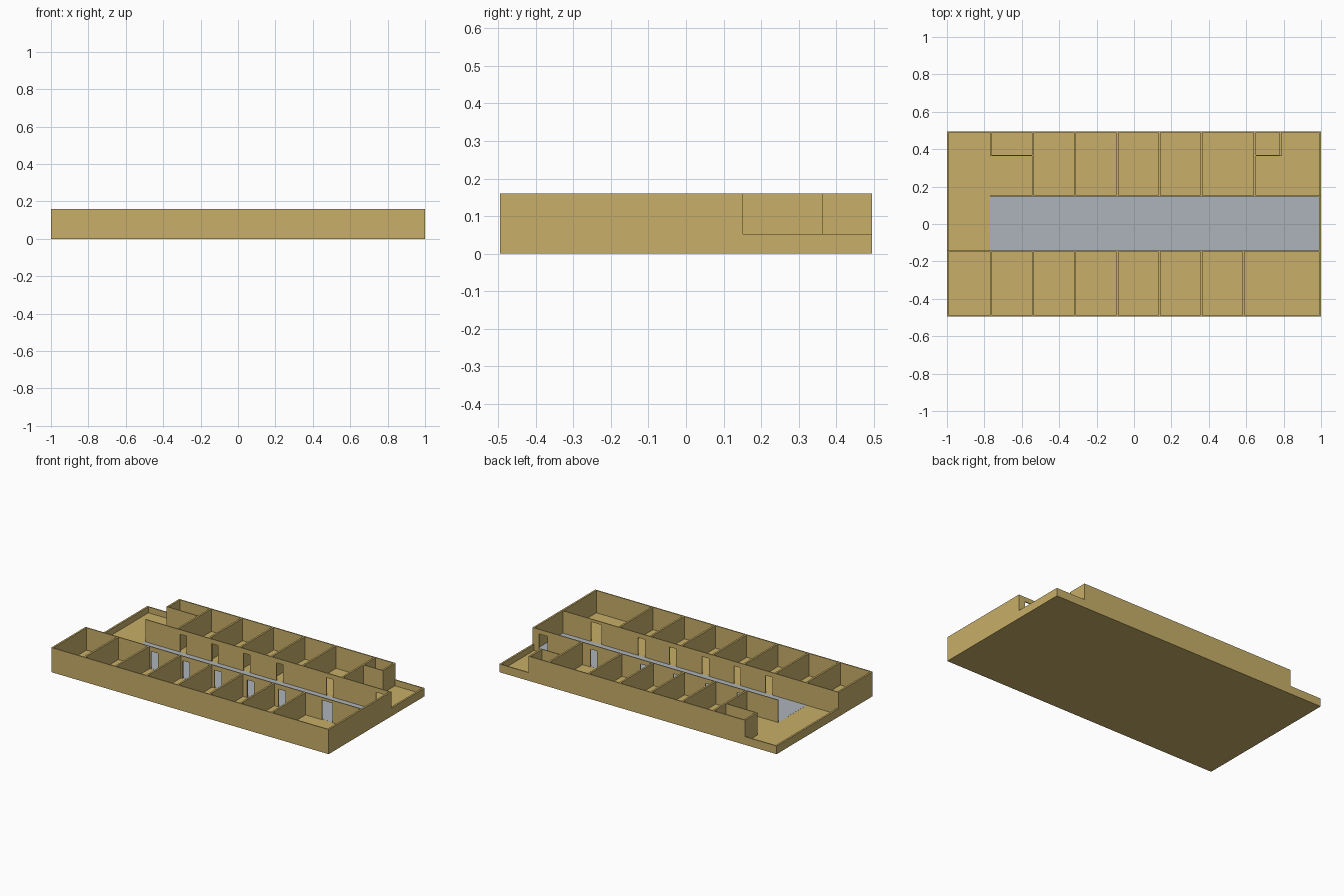
import bpy, bmesh
from mathutils import Vector

if "Cube" in bpy.data.objects:
    bpy.data.objects.remove(bpy.data.objects["Cube"])

H, LOW, FLOOR = 0.16, 0.053, 0.014      # wall top, parapet top, floor top
X, Y = 1.0, 0.495                       # outer half sizes
TX, TY = 0.012, 0.007                   # wall thickness along x and along y
Y_FRONT, Y_BACK, Y_SMALL = -0.145, 0.149, 0.367


def material(name, color):
    m = bpy.data.materials.new(name)
    m.diffuse_color = color
    m.use_nodes = True
    m.node_tree.nodes["Principled BSDF"].inputs["Base Color"].default_value = m.diffuse_color
    return m


tan = material("tan_plaster", (0.58, 0.43, 0.14, 1))
grey = material("grey_tile", (0.42, 0.45, 0.50, 1))


def extrude(name, pts, axis, a, b, mat=tan):
    """Extrude a (horizontal, z) outline along x or y from a to b."""
    bm = bmesh.new()
    place = (lambda u, z: (u, a, z)) if axis == 'y' else (lambda u, z: (a, u, z))
    face = bm.faces.new([bm.verts.new(place(u, z)) for u, z in pts])
    out = bmesh.ops.extrude_face_region(bm, geom=[face])
    move = Vector((0, b - a, 0)) if axis == 'y' else Vector((b - a, 0, 0))
    verts = [g for g in out["geom"] if isinstance(g, bmesh.types.BMVert)]
    bmesh.ops.translate(bm, verts=verts, vec=move)
    bmesh.ops.recalc_face_normals(bm, faces=bm.faces[:])
    me = bpy.data.meshes.new(name)
    bm.to_mesh(me)
    bm.free()
    me.materials.append(mat)
    ob = bpy.data.objects.new(name, me)
    bpy.context.collection.objects.link(ob)
    return ob


def outline(u0, u1, z0=FLOOR, z1=H, doors=()):
    """Wall outline with door notches (start, end, top) cut from the bottom."""
    pts = [(u0, z1), (u0, z0)]
    for d0, d1, top in doors:
        pts += [(d0, z0), (d0, top), (d1, top), (d1, z0)]
    return pts + [(u1, z0), (u1, z1)]


# floor slab and corridor tiles
extrude("floor", outline(-X + TX, X - TX, 0, FLOOR), 'y', -Y + TY, Y - TY)
extrude("corridor_tiles", outline(-0.77, X - TX, FLOOR, FLOOR + 0.0004),
        'y', Y_FRONT + 0.003, Y_BACK - 0.003, grey)

# outer walls, dropping to a low parapet around the terraces
extrude("front_wall", outline(-X, X, 0, H), 'y', -Y, -Y + TY)
extrude("back_wall", [(-X, 0), (X, 0), (X, LOW), (0.79, LOW), (0.79, H),
                      (-0.771, H), (-0.771, LOW), (-X, LOW)], 'y', Y - TY, Y)
for name, x0, step in (("left_wall", -X, Y_FRONT + 0.003),
                       ("right_wall", X - TX, Y_BACK + 0.003)):
    e = Y - TY
    extrude(name, [(-e, 0), (e, 0), (e, LOW), (step, LOW), (step, H), (-e, H)],
            'x', x0, x0 + TX)

# corridor walls with doorways
D = 0.13
front_doors = [(x, x + 0.05, D) for x in (-0.525, -0.295, -0.065, 0.17, 0.395)]
front_doors.append((0.71, 0.785, 0.142))
back_doors = [(x, x + 0.046, D) for x in (-0.52, -0.292, -0.063, 0.175, 0.537)]
back_doors.append((0.893, 0.953, D))
extrude("corridor_front_wall", outline(-X + TX, X - TX, doors=front_doors),
        'y', Y_FRONT - 0.003, Y_FRONT + 0.003)
extrude("corridor_back_wall", outline(-0.77, X - TX, doors=back_doors),
        'y', Y_BACK - 0.003, Y_BACK + 0.003)

# room dividers
h = TX / 2
for i in range(7):
    x = -0.765 + 0.225 * i
    extrude(f"front_divider_{i + 1}", outline(-Y + TY, Y_FRONT - 0.003), 'x', x - h, x + h)
for i, x in enumerate((-0.54, -0.315, -0.09, 0.135, 0.36, 0.645)):
    extrude(f"back_divider_{i + 1}", outline(Y_BACK + 0.003, Y - TY), 'x', x - h, x + h)

# two small corner rooms
for side, xo, x0, x1 in (("left", -0.765, -0.759, -0.546), ("right", 0.784, 0.651, 0.778)):
    extrude(f"{side}_closet_side", outline(Y_SMALL - 0.003, Y - TY), 'x', xo - h, xo + h)
    extrude(f"{side}_closet_front", outline(x0, x1), 'y', Y_SMALL - 0.003, Y_SMALL + 0.003)
